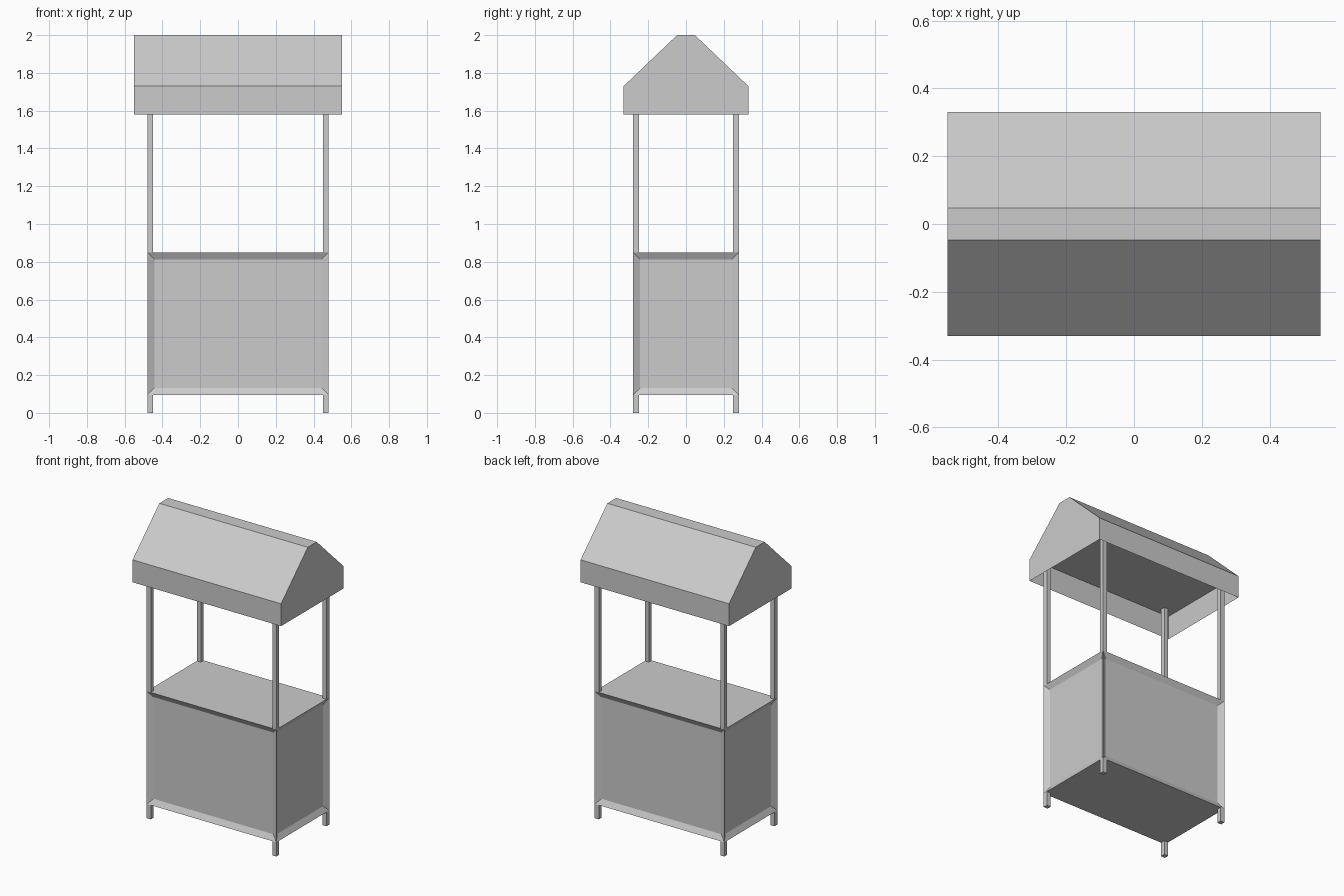
import bpy, bmesh
from mathutils import Vector

if "Cube" in bpy.data.objects:
    bpy.data.objects.remove(bpy.data.objects["Cube"])

PX, PY, W = 0.48, 0.28, 0.03        # outer footprint and post width
LOW, COUNTER = 0.095, 0.85          # cabinet bottom and counter height
SKIRT, EAVE, TOP = 1.58, 1.73, 2.0  # canopy levels


def finish(bm, name):
    bmesh.ops.recalc_face_normals(bm, faces=bm.faces)
    me = bpy.data.meshes.new(name)
    bm.to_mesh(me)
    bm.free()
    ob = bpy.data.objects.new(name, me)
    bpy.context.collection.objects.link(ob)
    return ob


def box_mesh(lo, hi):
    lo, hi = Vector(lo), Vector(hi)
    bm = bmesh.new()
    bmesh.ops.create_cube(bm, size=1)
    for v in bm.verts:
        v.co = (lo + hi) / 2 + v.co * (hi - lo)
    return bm


# Cabinet: box with a recessed panel on each of the four sides
bm = box_mesh((-PX, -PY, LOW), (PX, PY, COUNTER))
bm.normal_update()
sides = [f for f in bm.faces if abs(f.normal.z) < 0.5]
for f in sides:
    bmesh.ops.inset_region(bm, faces=[f], thickness=0.037, use_even_offset=True)
    bmesh.ops.translate(bm, verts=f.verts, vec=f.normal * -0.02)
finish(bm, "cabinet")

# Feet below the cabinet and posts up to the canopy ceiling
for sx, xn in ((-1, "left"), (1, "right")):
    for sy, yn in ((-1, "front"), (1, "back")):
        for part, z0, z1 in (("foot", 0, LOW), ("post", COUNTER, EAVE)):
            x = sorted((sx * PX, sx * (PX - W)))
            y = sorted((sy * PY, sy * (PY - W)))
            finish(box_mesh((x[0], y[0], z0), (x[1], y[1], z1)),
                   f"{yn}_{xn}_{part}")

# Canopy: extruded gable profile, hollowed from below to leave a thin skirt
half = [(0.33, SKIRT), (0.33, EAVE), (0.047, TOP)]
profile = half + [(-y, z) for y, z in reversed(half)]
bm = bmesh.new()
face = bm.faces.new([bm.verts.new((-0.55, y, z)) for y, z in profile])
ext = bmesh.ops.extrude_face_region(bm, geom=[face], use_keep_orig=True)
bmesh.ops.translate(bm, vec=(1.1, 0, 0),
                    verts=[g for g in ext["geom"] if isinstance(g, bmesh.types.BMVert)])
bmesh.ops.recalc_face_normals(bm, faces=bm.faces)
bm.normal_update()
under = min(bm.faces, key=lambda f: f.calc_center_median().z)
bmesh.ops.inset_region(bm, faces=[under], thickness=0.01, use_even_offset=True)
bmesh.ops.translate(bm, verts=under.verts, vec=(0, 0, EAVE - SKIRT))
finish(bm, "canopy")
